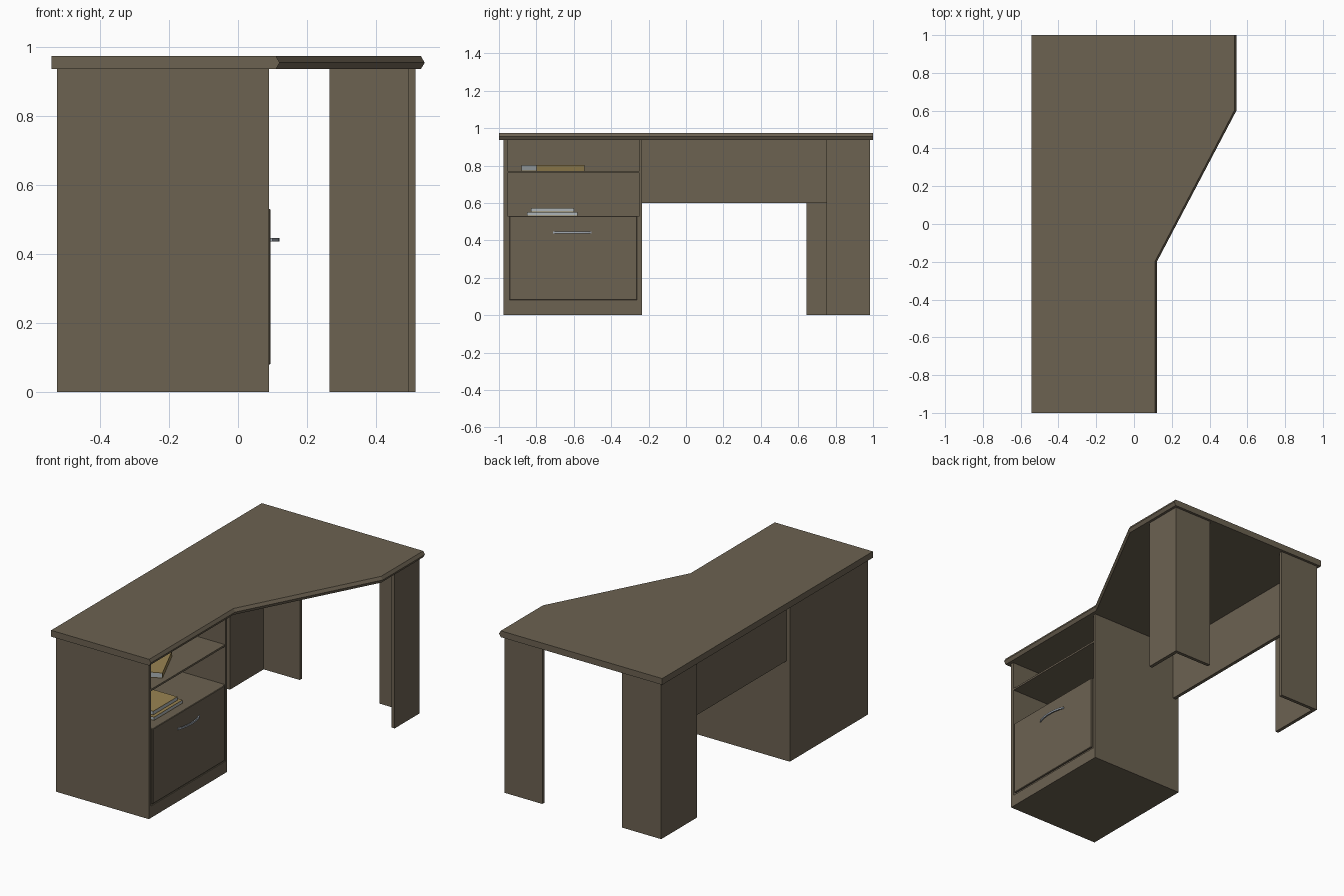
import bpy, bmesh, math
from mathutils import Matrix

if "Cube" in bpy.data.objects:
    bpy.data.objects.remove(bpy.data.objects["Cube"])


def material(name, rgb):
    m = bpy.data.materials.new(name)
    m.diffuse_color = (*rgb, 1)
    m.use_nodes = True
    m.node_tree.nodes["Principled BSDF"].inputs["Base Color"].default_value = m.diffuse_color
    return m


wood = material("wood", (0.15, 0.122, 0.083))
metal = material("metal", (0.36, 0.40, 0.45))
paper = material("paper", (0.42, 0.46, 0.48))
tan = material("tan", (0.32, 0.23, 0.085))


def finish(name, bm, mat):
    bmesh.ops.recalc_face_normals(bm, faces=bm.faces)
    me = bpy.data.meshes.new(name)
    bm.to_mesh(me)
    bm.free()
    me.materials.append(mat)
    ob = bpy.data.objects.new(name, me)
    bpy.context.collection.objects.link(ob)
    return ob


def box(name, x, y, z, mat=wood):
    bm = bmesh.new()
    bmesh.ops.create_cube(bm, size=1)
    for v in bm.verts:
        for i, (lo, hi) in enumerate((x, y, z)):
            v.co[i] = hi if v.co[i] > 0 else lo
    return finish(name, bm, mat)


def loft(name, rings, mat):
    """Skin a list of equal-length rings and cap both ends."""
    bm = bmesh.new()
    rows = [[bm.verts.new(p) for p in r] for r in rings]
    n = len(rows[0])
    for a, b in zip(rows, rows[1:]):
        for i in range(n):
            bm.faces.new((a[i], a[(i + 1) % n], b[(i + 1) % n], b[i]))
    bm.faces.new(rows[0])
    bm.faces.new(rows[-1])
    return finish(name, bm, mat)


# Desk top with a pointed edge along the user's side
outline = [(-0.542, -1), (0.11, -1), (0.11, -0.2), (0.531, 0.6), (0.531, 1), (-0.542, 1)]
loft("desk_top", [[(x + (d if x > 0 else 0), y, z) for x, y in outline]
                  for z, d in ((0.937, 0), (0.956, 0.011), (0.975, 0))], wood)

# Drawer cabinet
H = 0.937
inner = (-0.955, -0.248)
box("cabinet_back", (-0.526, -0.519), (-0.975, -0.234), (0, H))
box("cabinet_outer_side", (-0.519, 0.09), (-0.975, inner[0]), (0, H))
box("cabinet_inner_side", (-0.519, 0.09), (inner[1], -0.234), (0, H))
box("cabinet_plinth", (-0.519, 0.09), inner, (0, 0.07))
box("cabinet_shelf", (-0.519, 0.088), inner, (0.759, 0.77))
box("drawer_body", (-0.519, 0.085), inner, (0.07, 0.53))
front = box("drawer_front", (0.08, 0.095), (-0.943, -0.262), (0.08, 0.531))
bev = front.modifiers.new("bevel", "BEVEL")
bev.width, bev.segments = 0.003, 1

# Bowed drawer handle
rings = []
for i in range(13):
    t = i / 12
    y = -0.71 + 0.205 * t
    x = 0.092 + 0.02 * math.sin(math.pi * t) ** 0.7
    rings.append([(x, y, 0.437), (x + 0.008, y, 0.437), (x + 0.008, y, 0.447), (x, y, 0.447)])
loft("drawer_handle", rings, metal)

# Modesty panel
box("modesty_panel", (-0.505, -0.485), (-0.234, 0.965), (0.6, H))

# L-shaped corner legs
box("back_leg_side", (-0.525, -0.505), (0.645, 0.985), (0, H))
box("back_leg_end", (-0.505, -0.265), (0.965, 0.985), (0, H))
box("front_leg_side", (0.495, 0.516), (0.75, 0.985), (0, H))
box("front_leg_end", (0.265, 0.495), (0.965, 0.985), (0, H))


# Books: page block, two covers and a spine on the +x or -x side
def book(name, centre, w, l, h, z, angle=0, spine=-1):
    c = 0.003
    s = spine * w / 2
    parts = [
        box(name + "_pages", (-w / 2, w / 2), (-l / 2, l / 2), (c, h - c), paper),
        box(name + "_lower_cover", (-w / 2, w / 2), (-l / 2, l / 2), (0, c), tan),
        box(name + "_upper_cover", (-w / 2, w / 2), (-l / 2, l / 2), (h - c, h), tan),
        box(name + "_spine", sorted((s, s + spine * c)), (-l / 2, l / 2), (0, h), tan)]
    for p in parts:
        p.data.transform(Matrix.Translation((*centre, z)) @ Matrix.Rotation(angle, 4, "Z"))


book("large_book", (-0.063, -0.715), 0.20, 0.27, 0.02, 0.531)
book("small_book", (-0.083, -0.715), 0.20, 0.23, 0.022, 0.551)
book("angled_book", (-0.09, -0.712), 0.19, 0.28, 0.031, 0.771, math.radians(24.5), 1)
